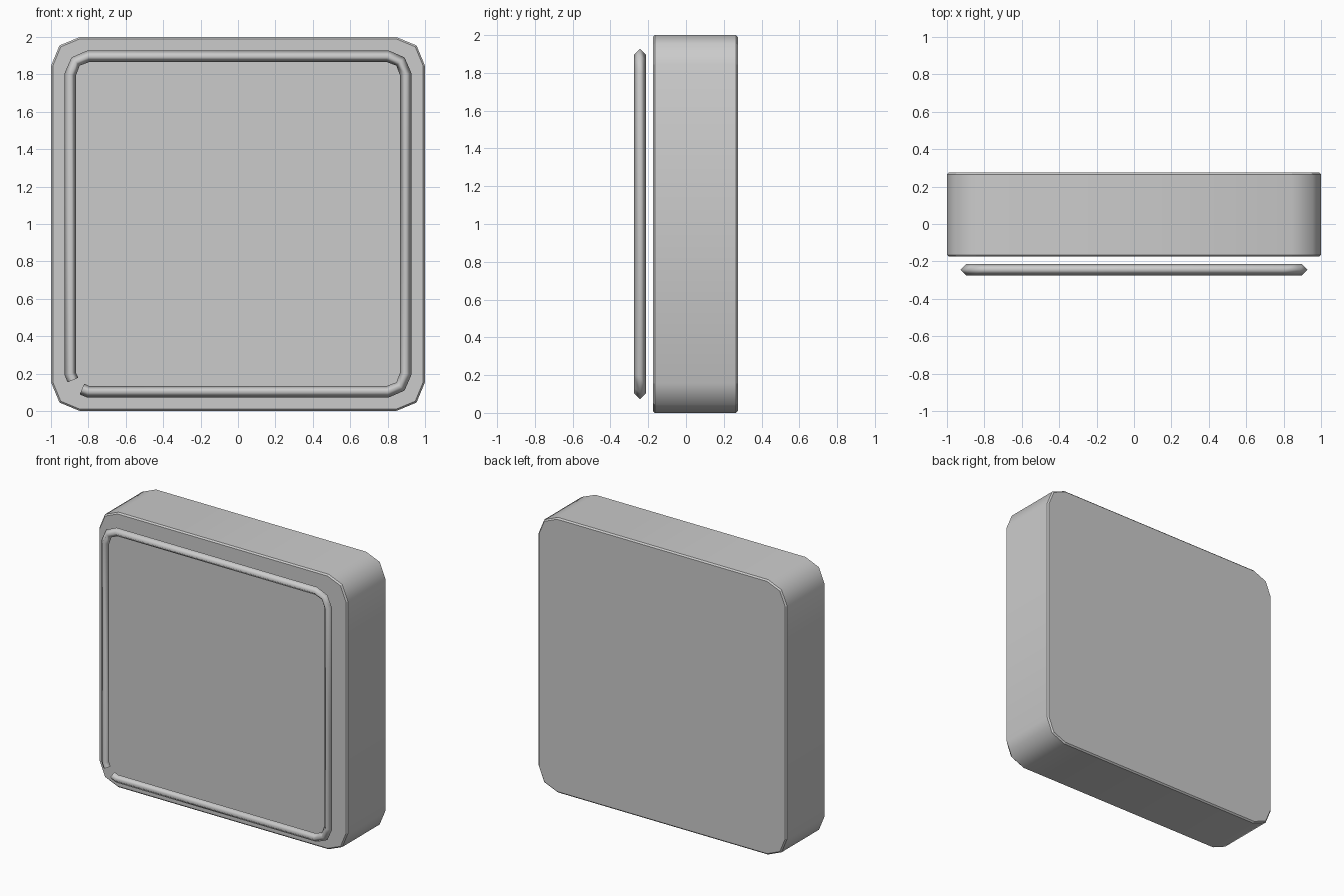
import bpy, bmesh
from math import sin, cos, pi

if "Cube" in bpy.data.objects:
    bpy.data.objects.remove(bpy.data.objects["Cube"])


def corner(cx, cz, r, start):
    """Two-segment quarter arc, running counter-clockwise."""
    return [(cx + r * cos(start + i * pi / 4), cz + r * sin(start + i * pi / 4)) for i in range(3)]


def rounded_square(half, r):
    c = half - r
    pts = []
    for i, (sx, sz) in enumerate([(1, 1), (-1, 1), (-1, -1), (1, -1)]):
        pts += corner(sx * c, 1 + sz * c, r, i * pi / 2)
    return pts


# Rounded slab with a thin chamfer around front and back
bm = bmesh.new()
ch = 0.01
rings = []
for y, inset in [(-0.175, ch), (-0.175 + ch, 0), (0.275 - ch, 0), (0.275, ch)]:
    rings.append([bm.verts.new((x, y, z)) for x, z in rounded_square(1 - inset, 0.155 - inset)])
n = len(rings[0])
for k in range(3):
    for i in range(n):
        j = (i + 1) % n
        f = bm.faces.new((rings[k][i], rings[k][j], rings[k + 1][j], rings[k + 1][i]))
        f.smooth = (k == 1)
bm.faces.new(rings[0])
bm.faces.new(rings[-1])
bmesh.ops.recalc_face_normals(bm, faces=bm.faces)
mesh = bpy.data.meshes.new("panel_body")
bm.to_mesh(mesh)
bm.free()
bpy.context.collection.objects.link(bpy.data.objects.new("panel_body", mesh))

# Trim tube floating in front, open at the lower left corner
half, r = 0.897, 0.097
loop = rounded_square(half, r)
mid = lambda a, b: ((a[0] + b[0]) / 2, (a[1] + b[1]) / 2)
path = [mid(loop[7], loop[8])] + loop[8:] + loop[:7] + [mid(loop[6], loop[7])]
curve = bpy.data.curves.new("trim_tube", 'CURVE')
curve.dimensions = '2D'
curve.fill_mode = 'NONE'
curve.dimensions = '3D'
curve.twist_mode = 'Z_UP'
curve.fill_mode = 'FULL'
curve.bevel_depth = 0.031
curve.bevel_resolution = 0
curve.use_fill_caps = True
spline = curve.splines.new('POLY')
spline.points.add(len(path) - 1)
for p, (x, z) in zip(spline.points, path):
    p.co = (x, z, 0, 1)
spline.use_smooth = True
tube = bpy.data.objects.new("trim_tube", curve)
tube.location.y = -0.244
tube.rotation_euler.x = pi / 2
bpy.context.collection.objects.link(tube)
